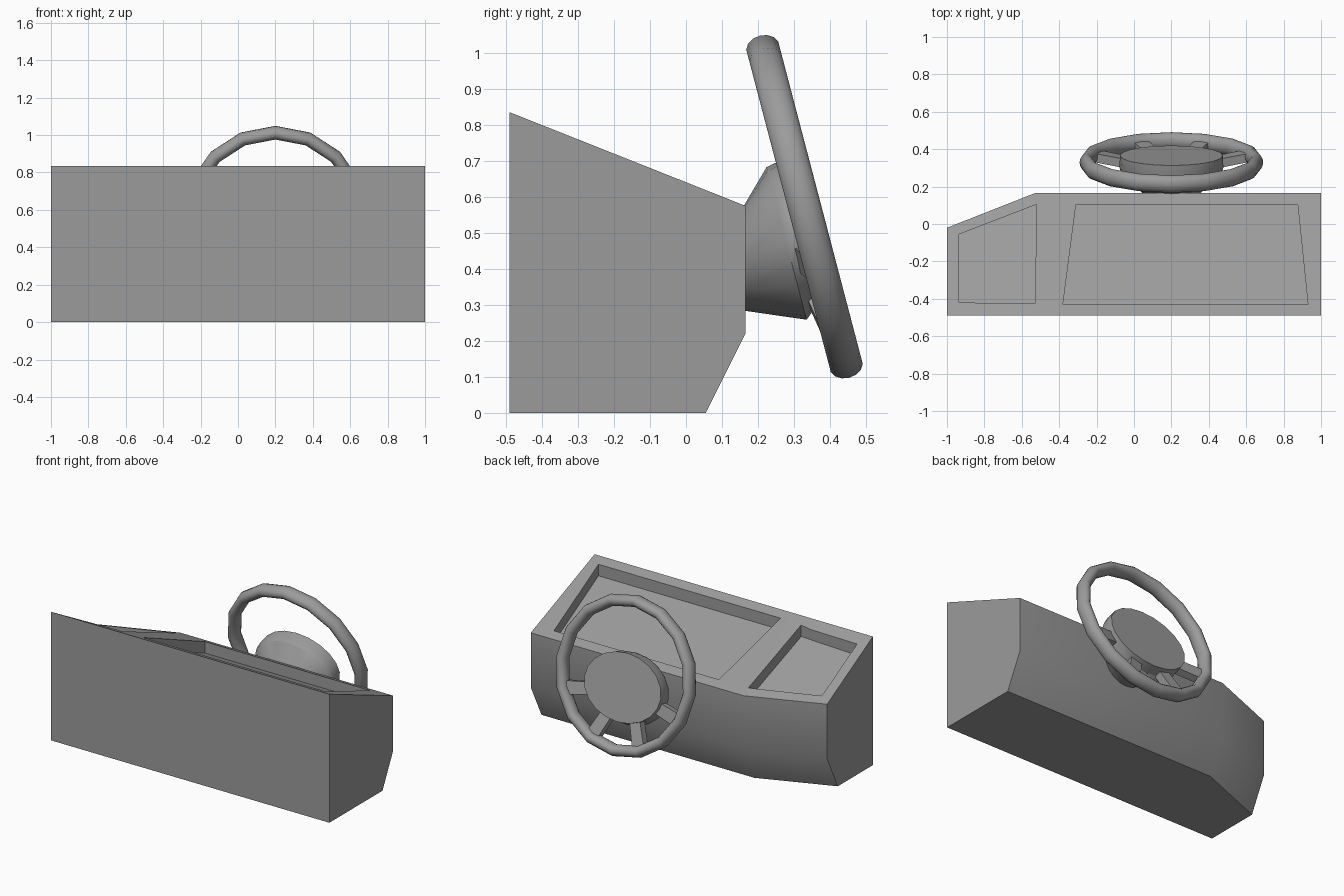
import bpy, bmesh, math
from mathutils import Vector

if "Cube" in bpy.data.objects:
    bpy.data.objects.remove(bpy.data.objects["Cube"])

grey = bpy.data.materials.new("dark_grey")
grey.diffuse_color = (0.33, 0.33, 0.33, 1)
grey.use_nodes = True
grey.node_tree.nodes["Principled BSDF"].inputs["Base Color"].default_value = grey.diffuse_color


def loft(name, rings, closed=False, smooth=30):
    """Skin a list of equal-length point rings; cap the ends unless closed."""
    bm = bmesh.new()
    vr = [[bm.verts.new(p) for p in r] for r in rings]
    n = len(vr[0])
    pairs = list(zip(vr, vr[1:])) + ([(vr[-1], vr[0])] if closed else [])
    for a, b in pairs:
        for i in range(n):
            j = (i + 1) % n
            bm.faces.new((a[i], a[j], b[j], b[i]))
    if not closed:
        bm.faces.new(vr[0])
        bm.faces.new(vr[-1])
    bmesh.ops.recalc_face_normals(bm, faces=bm.faces)
    me = bpy.data.meshes.new(name)
    bm.to_mesh(me)
    bm.free()
    me.materials.append(grey)
    ob = bpy.data.objects.new(name, me)
    bpy.context.collection.objects.link(ob)
    if smooth:
        shade(ob, smooth)
    return ob


def activate(ob):
    bpy.ops.object.select_all(action='DESELECT')
    ob.select_set(True)
    bpy.context.view_layer.objects.active = ob


def shade(ob, deg):
    activate(ob)
    bpy.ops.object.shade_smooth_by_angle(angle=math.radians(deg))


# Dashboard body: one profile, pulled in at the slanted left end
FRONT, BACK, BEND, PULL = -0.49, 0.165, -0.53, 0.185
TOP, LIP = 0.835, 0.575


def back_y(x):
    return BACK - PULL * max(0, BEND - x) / (1 + BEND)


def top_z(x, y):
    return TOP - (TOP - LIP) * (y - FRONT) / (back_y(x) - FRONT)


def section(x):
    b = back_y(x)
    return [(x, FRONT, 0), (x, b - 0.11, 0), (x, b, 0.22), (x, b, LIP), (x, FRONT, TOP)]


dash = loft("dashboard", [section(x) for x in (-1, BEND, 1)], smooth=0)

# Two shallow trays sunk into the sloping top
trays = {
    "small_tray_cutter": [(-0.935, -0.055), (-0.52, 0.105), (-0.53, -0.425), (-0.935, -0.42)],
    "large_tray_cutter": [(-0.31, 0.105), (0.875, 0.105), (0.93, -0.43), (-0.38, -0.43)],
}
for name, outline in trays.items():
    cutter = loft(name, [[(x, y, top_z(x, y) + dz) for x, y in outline]
                         for dz in (-0.075, 0.2)], smooth=0)
    cutter.hide_render = True
    mod = dash.modifiers.new(name, 'BOOLEAN')
    mod.operation, mod.solver, mod.object = 'DIFFERENCE', 'EXACT', cutter
    activate(dash)
    bpy.ops.object.modifier_apply(modifier=mod.name)
    bpy.data.objects.remove(cutter)
shade(dash, 30)

# Steering wheel frame: x across, u up the wheel, a along its axis
TILT = math.radians(14.7)
C, S = math.cos(TILT), math.sin(TILT)
CENTRE = Vector((0.2, 0.329, 0.5725))


def wheel(x, u, a):
    return CENTRE + Vector((x, a * C - u * S, a * S + u * C))


def angles(n):
    return [2 * math.pi * i / n for i in range(n)]


# Rim: 16-sided ring with an oval cross-section
R = 0.455
rim = [[wheel((R + 0.036 * math.cos(t)) * math.cos(p),
              (R + 0.036 * math.cos(t)) * math.sin(p),
              0.047 * math.sin(t)) for t in angles(14)] for p in angles(16)]
loft("steering_wheel_rim", rim, closed=True, smooth=40)


# Hub: flared column from the dash to an oval face
def oval(rx, ru, cu, a):
    return [wheel(rx * math.cos(t), cu + ru * math.sin(t), a) for t in angles(20)]


base = [Vector((0.2 + 0.15 * math.cos(t), 0.16, 0.429 + 0.145 * math.sin(t)))
        for t in angles(20)]
loft("steering_hub", [base,
                      oval(0.270, 0.219, -0.086, -0.074),
                      oval(0.278, 0.211, -0.073, -0.048),
                      oval(0.275, 0.210, -0.070, 0.020)])

# Four spokes on the lower half, mirrored left and right, rising to the rim
for side in (-1, 1):
    for label, deg in (("side", -22.5), ("lower", -67.5)):
        t = math.radians(deg)
        inner = Vector((0.22 * math.cos(t), -0.07 + 0.16 * math.sin(t)))
        outer = Vector((R * math.cos(t), R * math.sin(t)))
        d = (outer - inner).normalized()
        perp = Vector((-d.y, d.x))
        rings = []
        for p, w, lo, hi in ((inner, 0.036, -0.065, -0.015), (outer, 0.042, -0.03, 0.018)):
            rings.append([wheel(side * q.x, q.y, a) for q, a in (
                (p - perp * w, lo), (p + perp * w, lo),
                (p + perp * w, hi), (p - perp * w, hi))])
        loft(f"{label}_spoke_{'left' if side < 0 else 'right'}", rings)
